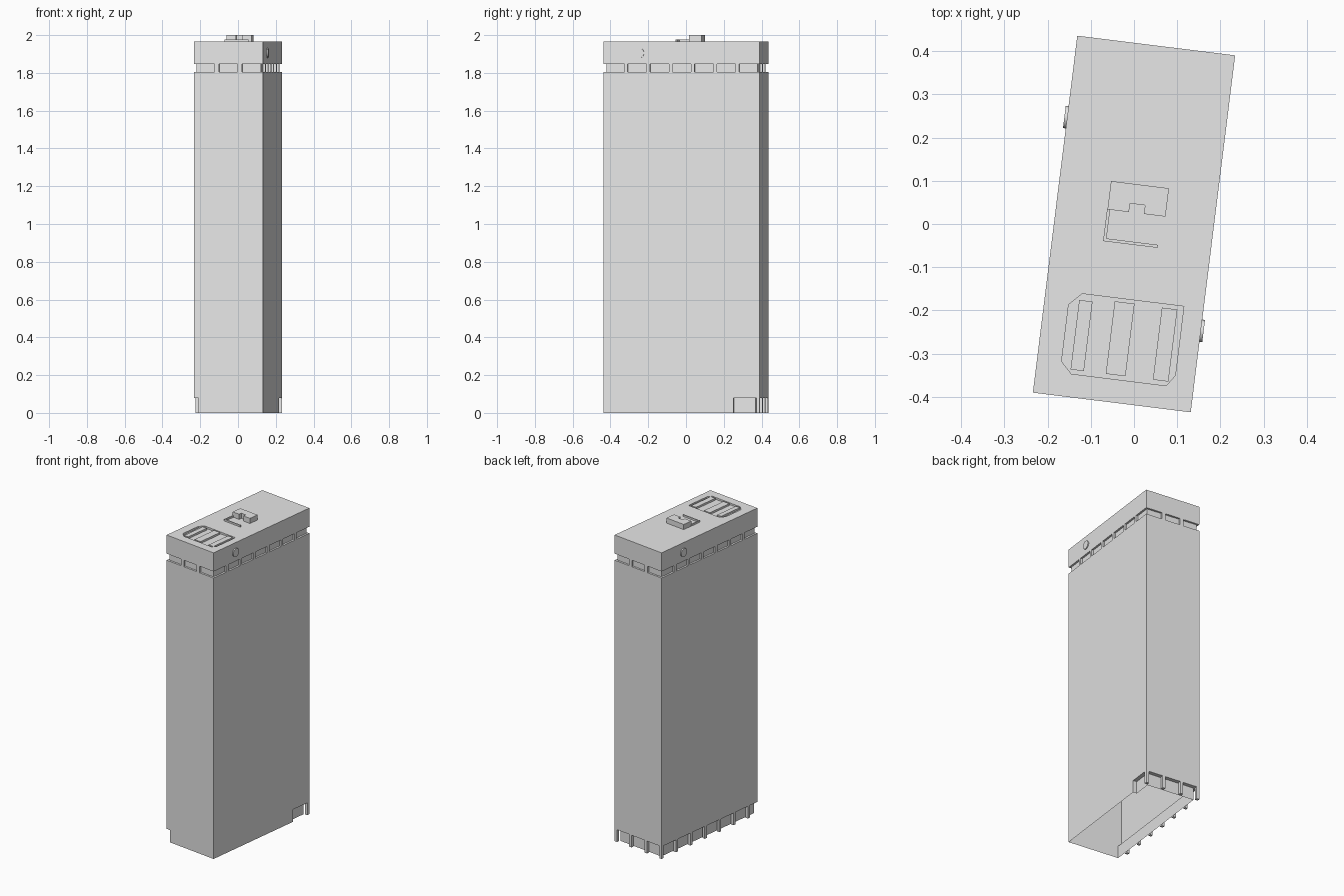
import bpy, bmesh, math

if "Cube" in bpy.data.objects:
    bpy.data.objects.remove(bpy.data.objects["Cube"])

TILT = math.radians(-7.1)      # whole building is turned slightly in plan
W, D = 0.184, 0.416            # half width, half depth

grey = bpy.data.materials.new("light_grey")
grey.diffuse_color = (0.8, 0.8, 0.8, 1)
grey.use_nodes = True
grey.node_tree.nodes["Principled BSDF"].inputs["Base Color"].default_value = grey.diffuse_color


def prism(name, pts, z0, z1, top=True, bottom=True):
    """Extrude a counter-clockwise plan outline between two heights."""
    bm = bmesh.new()
    lo = [bm.verts.new((x, y, z0)) for x, y in pts]
    hi = [bm.verts.new((x, y, z1)) for x, y in pts]
    n = len(pts)
    for i in range(n):
        j = (i + 1) % n
        bm.faces.new((lo[i], lo[j], hi[j], hi[i]))
    if top:
        bm.faces.new(hi)
    if bottom:
        bm.faces.new(lo[::-1])
    me = bpy.data.meshes.new(name)
    bm.to_mesh(me)
    bm.free()
    me.materials.append(grey)
    ob = bpy.data.objects.new(name, me)
    ob.rotation_euler.z = TILT
    bpy.context.collection.objects.link(ob)
    return ob


def rect(x0, x1, y0, y1):
    return [(x0, y0), (x1, y0), (x1, y1), (x0, y1)]


# Main tower walls, open underneath
prism("tower_body", rect(-W, W, -D, D), 0.08, 1.805, bottom=False)

# Ground floor: set back on the left, the back and one bay of the right side
S = 0.025
prism("ground_floor", [(-W + S, -D), (W, -D), (W, 0.275), (W - S, 0.275),
                       (W - S, D - S), (-W + S, D - S)], 0, 0.08, False, False)
prism("overhang_soffit", [(-W, -D), (-W + S, -D), (-W + S, D - S), (W - S, D - S),
                          (W - S, 0.275), (W, 0.275), (W, D), (-W, D)], 0.079, 0.08, False)
P = 0.018                      # pillar width
for k in range(7):
    y = D - P - 0.125 * k
    prism("ground_pillar_left", rect(-W, -W + P, y, y + P), 0, 0.08)
for x in (-0.061 - P / 2, 0.061 - P / 2, W - P):
    prism("ground_pillar_back", rect(x, x + P, D - P, D), 0, 0.08)

# Recessed band under the cap, with short pillars on all sides
R = 0.012
prism("recessed_band", rect(-W + R, W - R, -D + R, D - R), 1.805, 1.848)
for s in (-1, 1):
    for k in range(1, 7):
        y = -D + 2 * D * k / 7
        a, b = sorted((s * W, s * (W - R - 0.003)))
        prism("band_pillar_side", rect(a, b, y - 0.009, y + 0.009), 1.805, 1.848)
    for x in (-W / 3, W / 3):
        a, b = sorted((s * D, s * (D - R - 0.003)))
        prism("band_pillar_end", rect(x - 0.012, x + 0.012, a, b), 1.805, 1.848)

# Cap block with a shallow pit cut in the roof
ROOF = 1.967
cap = prism("roof_cap", rect(-W, W, -D, D), 1.847, ROOF)
pit = prism("pit_cutter", [(-0.127, -0.336), (-0.101, -0.362), (0.12, -0.362),
                           (0.138, -0.336), (0.138, -0.175), (-0.099, -0.175),
                           (-0.127, -0.204)], ROOF - 0.012, ROOF + 0.05)
pit.hide_render = True
pit.hide_viewport = True
cut = cap.modifiers.new("pit", "BOOLEAN")
cut.operation = "DIFFERENCE"
cut.solver = "EXACT"
cut.object = pit

# Vent strips standing in the pit
for x0, x1, y1 in ((-0.104, -0.073, -0.19), (-0.022, 0.024, -0.183), (0.088, 0.124, -0.184)):
    prism("roof_vent", rect(x0, x1, -0.352, y1), ROOF - 0.013, ROOF)

# Notched roof housing and low L-shaped wall
prism("roof_housing", [(-0.065, 0.026), (-0.015, 0.026), (-0.015, 0.046), (0.02, 0.046),
                       (0.02, 0.026), (0.07, 0.026), (0.07, 0.092), (-0.065, 0.092)],
      ROOF - 0.002, 2.0)
prism("low_roof_wall", [(-0.066, -0.048), (0.061, -0.048), (0.061, -0.041), (-0.059, -0.041),
                        (-0.059, 0.027), (-0.066, 0.027)], ROOF - 0.002, 1.978)

# Thin round plates on both long sides
for s in (-1, 1):
    x, y = s * (W + 0.002), -s * 0.226
    c, n = math.cos(TILT), math.sin(TILT)
    bpy.ops.mesh.primitive_cylinder_add(vertices=24, radius=0.026, depth=0.009,
                                        location=(x * c - y * n, x * n + y * c, 1.905),
                                        rotation=(0, math.pi / 2, TILT))
    disc = bpy.context.object
    disc.name = "round_side_plate"
    disc.data.materials.append(grey)
    bpy.ops.object.shade_smooth_by_angle()
